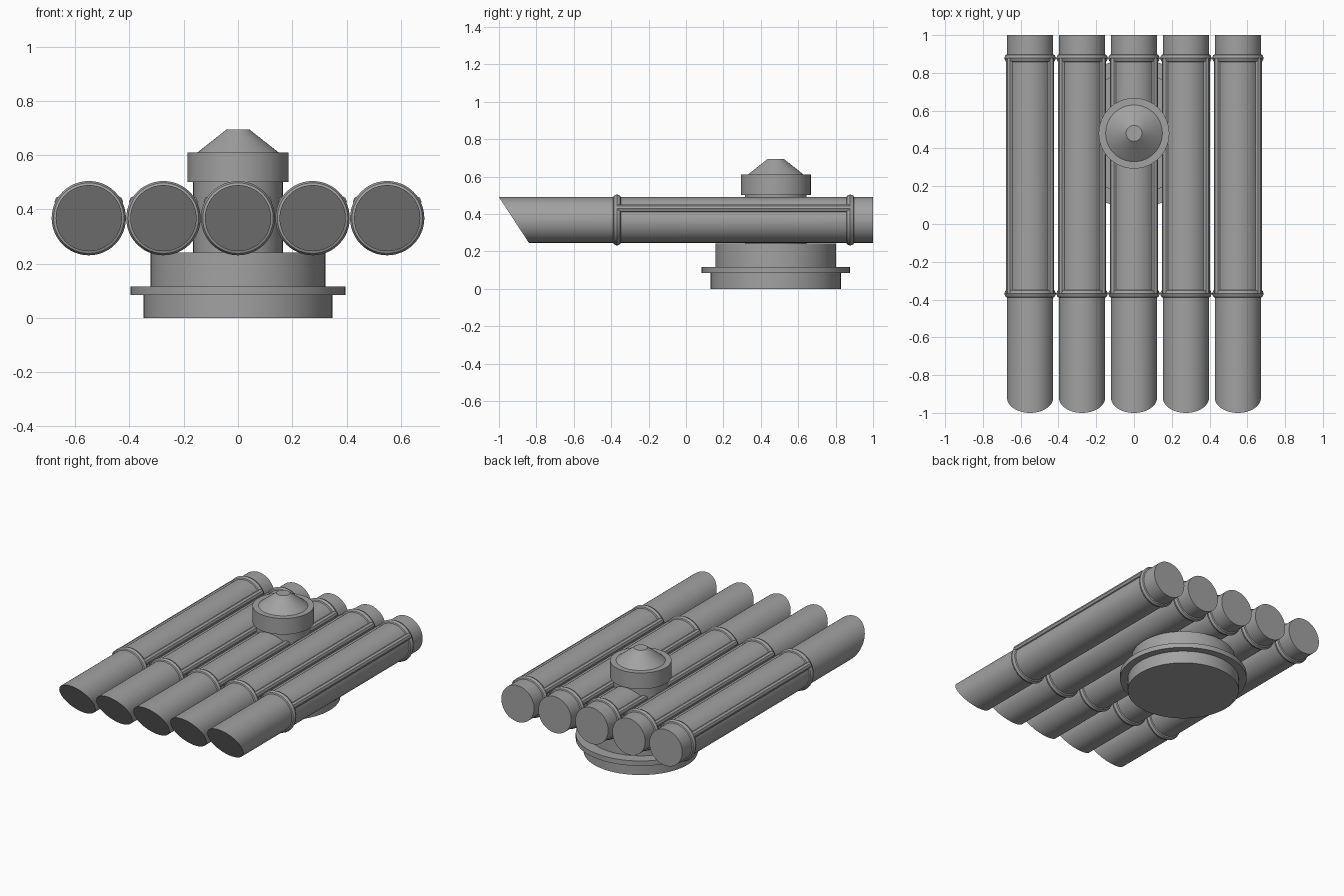
import bpy, bmesh, math
from mathutils import Vector

cube = bpy.data.objects.get("Cube")
if cube:
    bpy.data.objects.remove(cube, do_unlink=True)

GREY = (0.36, 0.36, 0.36, 1)
metal = bpy.data.materials.new("grey metal")
metal.use_nodes = True
metal.diffuse_color = GREY
metal.node_tree.nodes["Principled BSDF"].inputs["Base Color"].default_value = GREY

PIVOT_Y = 0.48          # centre of the turntable
AXIS_Z = 0.368          # height of the tube axes
TUBE_R = 0.122
RING_YS = (-0.369, 0.878)


def finish(name, bm, angle=30):
    bmesh.ops.recalc_face_normals(bm, faces=bm.faces)
    mesh = bpy.data.meshes.new(name)
    bm.to_mesh(mesh)
    bm.free()
    mesh.materials.append(metal)
    obj = bpy.data.objects.new(name, mesh)
    bpy.context.collection.objects.link(obj)
    bpy.ops.object.select_all(action='DESELECT')
    obj.select_set(True)
    bpy.context.view_layer.objects.active = obj
    bpy.ops.object.shade_smooth_by_angle(angle=math.radians(angle))
    return obj


def lathe(name, profile, centre, axis='Z', closed=False, steps=64, angle=30):
    """Spin (radius, height) points around an axis through centre."""
    bm = bmesh.new()
    direction = Vector((0, 0, 1)) if axis == 'Z' else Vector((0, 1, 0))
    verts = [bm.verts.new(centre + Vector((r, 0, 0)) + direction * h) for r, h in profile]
    edges = [bm.edges.new(pair) for pair in zip(verts, verts[1:])]
    if closed:
        edges.append(bm.edges.new((verts[-1], verts[0])))
    bmesh.ops.spin(bm, geom=verts + edges, cent=centre, axis=direction,
                   angle=math.tau, steps=steps, use_duplicate=False)
    bmesh.ops.remove_doubles(bm, verts=bm.verts, dist=0.0001)
    return finish(name, bm, angle)


def rod(name, x, z, radius, y0, y1, sides, slant=0.0, angle=30):
    """Closed rod along y; slant moves the lower edge of its front end back."""
    bm = bmesh.new()
    rings = []
    for y, lean in ((y0, slant), (y1, 0)):
        ring = []
        for i in range(sides):
            a = math.tau * i / sides
            drop = (1 - math.sin(a)) / 2
            ring.append(bm.verts.new((x + radius * math.cos(a), y + lean * drop,
                                      z + radius * math.sin(a))))
        rings.append(ring)
        bm.faces.new(ring)
    for i in range(sides):
        j = (i + 1) % sides
        bm.faces.new((rings[0][i], rings[0][j], rings[1][j], rings[1][i]))
    return finish(name, bm, angle)


# Turntable and central column
pivot = Vector((0, PIVOT_Y, 0))
lathe("turntable_base", [(0, 0), (0.348, 0), (0.348, 0.084), (0.396, 0.084),
                         (0.396, 0.117), (0.322, 0.117), (0.322, 0.242), (0, 0.242)], pivot)
lathe("column", [(0, 0.23), (0.165, 0.23), (0.165, 0.51), (0, 0.51)], pivot)
lathe("column_cap", [(0, 0.502), (0.187, 0.502), (0.187, 0.61), (0.15, 0.61),
                     (0.042, 0.695), (0, 0.695)], pivot)

# Five launch tubes, each with two round collars and two upper rails
collar = [(0.113 + 0.024 * math.cos(math.tau * i / 8), 0.024 * math.sin(math.tau * i / 8))
          for i in range(8)]
rail_angle = math.radians(30)
for n in range(5):
    x = (n - 2) * 0.275
    rod(f"tube_{n + 1}", x, AXIS_Z, TUBE_R, -1, 1, 48, slant=0.16)
    for label, y in zip(("front", "rear"), RING_YS):
        lathe(f"{label}_collar_{n + 1}", collar, Vector((x, y, AXIS_Z)), 'Y', closed=True, steps=48)
    for label, side in (("left", 1), ("right", -1)):
        rod(f"{label}_rail_{n + 1}", x + side * TUBE_R * math.cos(rail_angle),
            AXIS_Z + TUBE_R * math.sin(rail_angle), 0.021, *RING_YS, 8)
